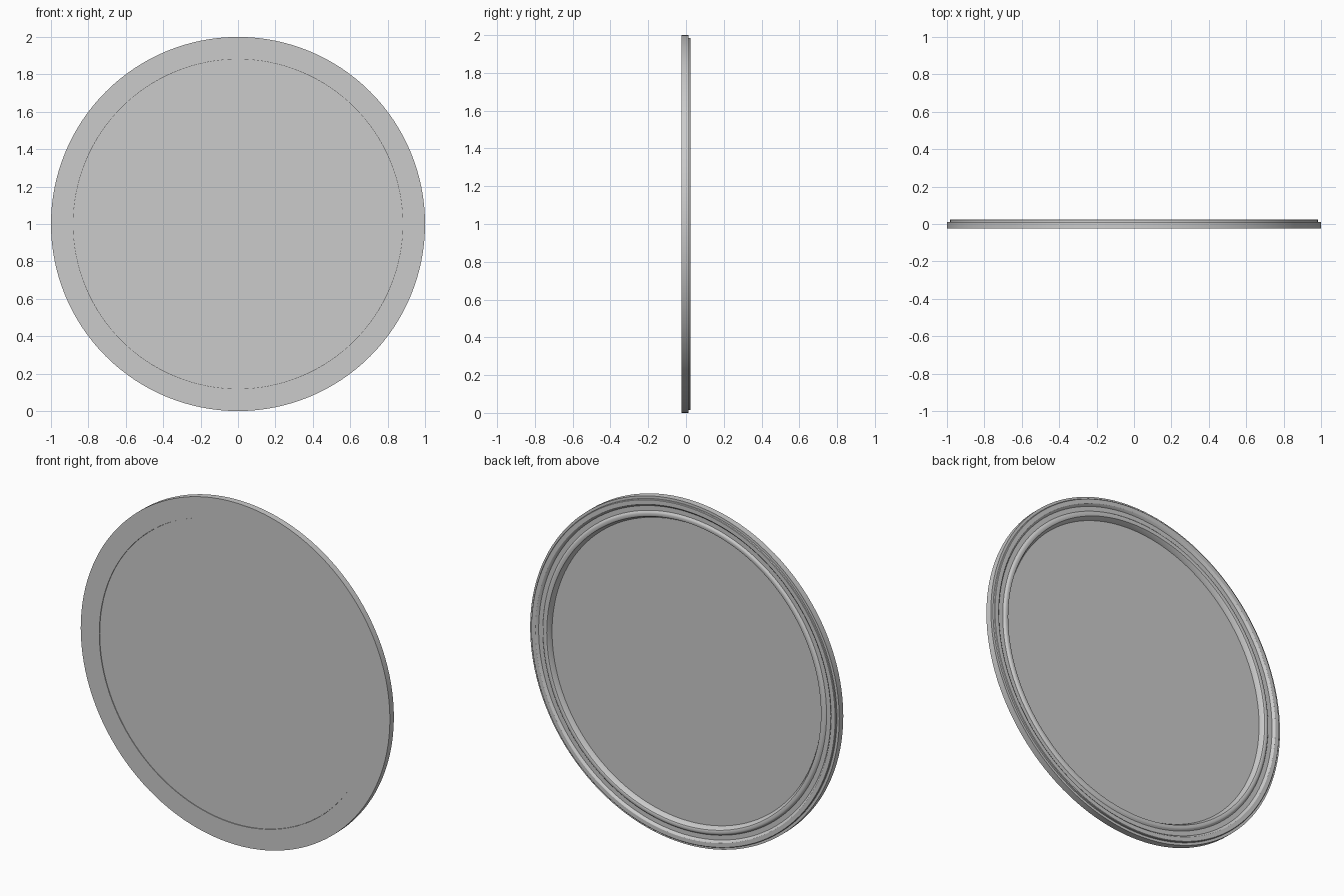
import bpy, bmesh
from math import cos, sin, pi, radians

if "Cube" in bpy.data.objects:
    bpy.data.objects.remove(bpy.data.objects["Cube"])

SEG = 128


def lathe(name, profile, closed):
    """Revolve an (r, y) profile around the y axis at z = 1."""
    bm = bmesh.new()
    rings = []
    for r, y in profile:
        if r == 0:
            rings.append([bm.verts.new((0, y, 1))] * SEG)
        else:
            rings.append([bm.verts.new((r * cos(2 * pi * i / SEG), y, 1 + r * sin(2 * pi * i / SEG)))
                          for i in range(SEG)])
    pairs = list(zip(rings, rings[1:]))
    if closed:
        pairs.append((rings[-1], rings[0]))
    for a, b in pairs:
        for i in range(SEG):
            j = (i + 1) % SEG
            quad = list(dict.fromkeys((a[i], a[j], b[j], b[i])))
            bm.faces.new(quad)
    bmesh.ops.recalc_face_normals(bm, faces=bm.faces)
    mesh = bpy.data.meshes.new(name)
    bm.to_mesh(mesh)
    bm.free()
    ob = bpy.data.objects.new(name, mesh)
    bpy.context.collection.objects.link(ob)
    bpy.ops.object.select_all(action='DESELECT')
    ob.select_set(True)
    bpy.context.view_layer.objects.active = ob
    bpy.ops.object.shade_smooth_by_angle(angle=radians(30))
    return ob


# Round frame: flat front, stepped outer edge, grooved back with two raised lips
lathe("frame", [
    (0.88, -0.025), (1.0, -0.025), (1.0, 0.012), (0.985, 0.012),
    (0.985, 0.022), (0.982, 0.025), (0.958, 0.025), (0.953, 0.022),
    (0.945, 0.012), (0.918, 0.012), (0.91, 0.02), (0.905, 0.022),
    (0.892, 0.022), (0.887, 0.02), (0.872, -0.006), (0.872, -0.015),
    (0.88, -0.015)], True)

# Thin glass disc, set just behind the frame face
lathe("mirror_disc", [(0, -0.022), (0.879, -0.022), (0.879, -0.008), (0, -0.008)], False)
